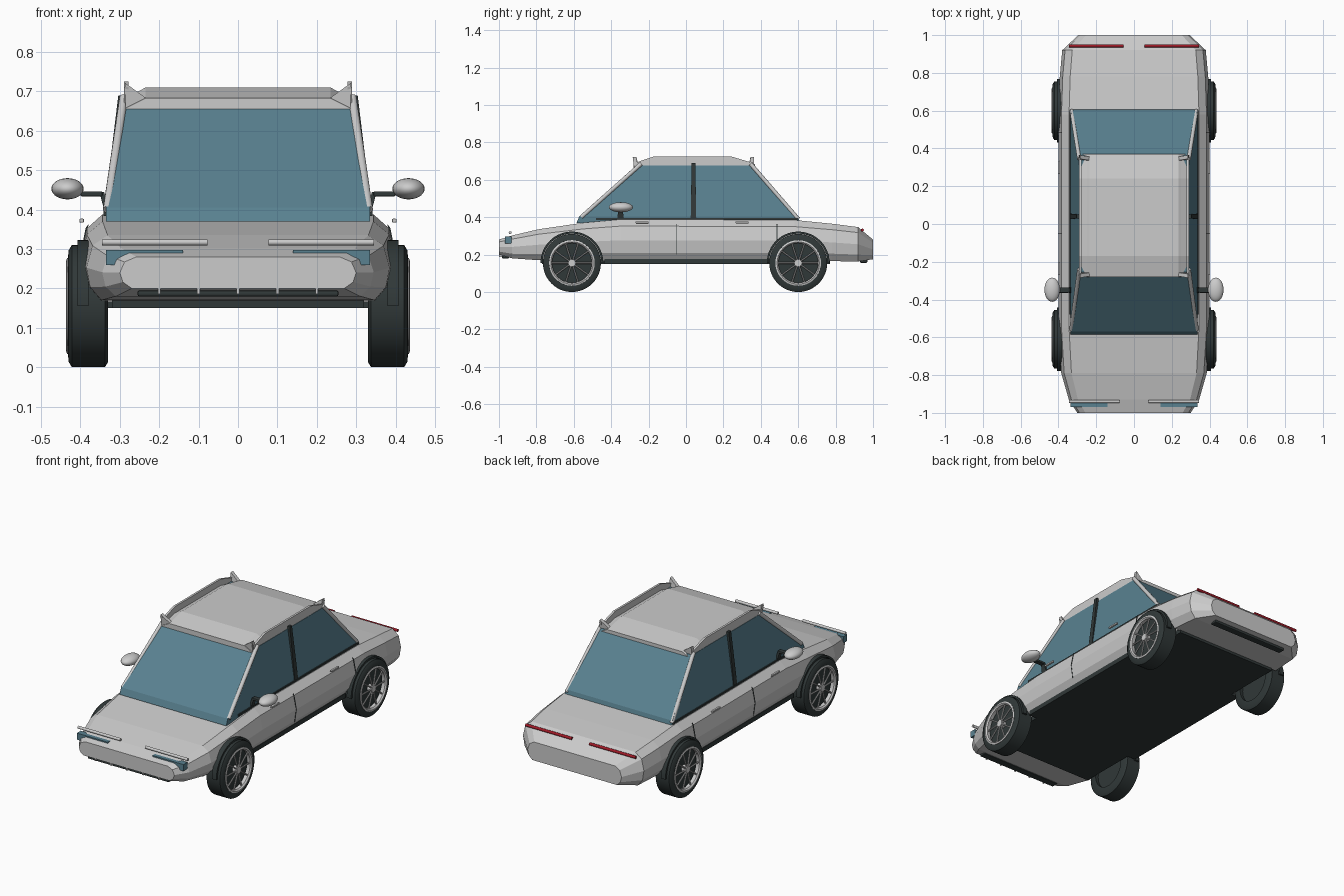
import bpy, bmesh, math
from mathutils import Vector

if "Cube" in bpy.data.objects:
    bpy.data.objects.remove(bpy.data.objects["Cube"])


def mat(name, c):
    m = bpy.data.materials.new(name)
    m.diffuse_color = (*c, 1)
    m.use_nodes = True
    m.node_tree.nodes["Principled BSDF"].inputs["Base Color"].default_value = m.diffuse_color
    return m


GLASS = mat("glass_blue", (0.10, 0.22, 0.28))
DARK = mat("dark_trim", (0.03, 0.04, 0.04))
RED = mat("red_lens", (0.35, 0.01, 0.02))


def finish(name, bm, m=None, smooth=None):
    bmesh.ops.recalc_face_normals(bm, faces=bm.faces)
    me = bpy.data.meshes.new(name)
    bm.to_mesh(me)
    bm.free()
    ob = bpy.data.objects.new(name, me)
    bpy.context.collection.objects.link(ob)
    if m:
        me.materials.append(m)
    if smooth:
        bpy.ops.object.select_all(action='DESELECT')
        ob.select_set(True)
        bpy.context.view_layer.objects.active = ob
        bpy.ops.object.shade_smooth_by_angle(angle=math.radians(smooth))
    return ob


def loft(name, rings, m=None, smooth=None, caps=True, closed=False):
    bm = bmesh.new()
    vs = [[bm.verts.new(p) for p in r] for r in rings]
    n = len(vs[0])
    pairs = list(zip(vs, vs[1:])) + ([(vs[-1], vs[0])] if closed else [])
    for a, b in pairs:
        for i in range(n):
            bm.faces.new((a[i], a[(i + 1) % n], b[(i + 1) % n], b[i]))
    if caps and not closed:
        bm.faces.new(vs[0])
        bm.faces.new(vs[-1])
    return finish(name, bm, m, smooth)


def mirrored(half, y):
    return [(x, y, z) for x, z in half] + [(-x, y, z) for x, z in reversed(half)]


def box(name, c, s, m=None, bevel=0):
    bm = bmesh.new()
    bmesh.ops.create_cube(bm, size=1)
    for v in bm.verts:
        v.co = Vector(c) + Vector([a * b for a, b in zip(v.co, s)])
    if bevel:
        bmesh.ops.bevel(bm, geom=bm.edges[:], offset=bevel, segments=2, affect='EDGES', profile=0.5)
    return finish(name, bm, m)


def rod(name, a, b, r, m=None, n=12):
    a, b = Vector(a), Vector(b)
    d = (b - a).normalized()
    u = d.orthogonal().normalized()
    w = d.cross(u)
    ring = [(u * math.cos(t) + w * math.sin(t)) * r for t in [2 * math.pi * i / n for i in range(n)]]
    return loft(name, [[p + q for q in ring] for p in (a, b)], m, 40)


def lathe_x(name, prof, c, side, m=None, n=40, closed=True, a0=0, a1=2 * math.pi):
    """Spin (offset, radius) points around an axis parallel to x."""
    full = a1 - a0 > 6.28
    rings = [[(c[0] + side * o, c[1] + r * math.cos(t), c[2] + r * math.sin(t)) for o, r in prof]
             for t in [a0 + (a1 - a0) * i / (n if full else n - 1) for i in range(n)]]
    return loft(name, rings, m, 35, closed=full)


def plate(name, pts, depth, m=None):
    d = Vector(depth)
    return loft(name, [[Vector(p) for p in pts], [Vector(p) + d for p in pts]], m)


# Body shell: y, half width, top z, bottom z
rings = []
for y, w, t, b in [(-1, .30, .28, .20), (-.93, .345, .302, .18), (-.79, .385, .335, .17),
                   (-.55, .40, .37, .165), (-.35, .40, .388, .165), (.58, .40, .385, .165),
                   (.78, .393, .365, .165), (.92, .38, .347, .163), (1, .295, .28, .175)]:
    h = t - b
    rings.append(mirrored([(.86 * w, t), (.96 * w, b + .84 * h), (w, b + .5 * h),
                           (.975 * w, b + .2 * h), (.90 * w, b)], y))
body = loft("body_shell", rings)

# Wheel openings cut out of the shell
WHEELS = [(s, y) for s in (1, -1) for y in (-.61, .60)]
for s, y in WHEELS:
    cut = rod("wheel_cutter", (s * .315, y, .155), (s * .5, y, .155), .163, n=40)
    cut.hide_render = True
    mod = body.modifiers.new("arch", 'BOOLEAN')
    mod.object, mod.solver = cut, 'EXACT'
    bpy.context.view_layer.objects.active = body
    bpy.ops.object.modifier_apply(modifier="arch")
    bpy.data.objects.remove(cut)

# Underside and sills
box("floor_pan", (0, 0, .163), (.64, 1.54, .026), DARK)
box("sills", (0, 0, .163), (.74, .87, .026), DARK)

# Greenhouse glass
loft("cabin_glass", [[(x, y0, z), (x, y1, z), (-x, y1, z), (-x, y0, z)] for x, y0, y1, z in
                     [(.335, -.585, .61, .37), (.335, -.57, .60, .405), (.292, -.255, .36, .675)]], GLASS)

# Roof panel, slightly arched lengthwise
loft("roof_panel", [mirrored([(.235, t), (.25, t - .008), (.285, t - .025), (.29, .655)], y)
                    for y, t in [(-.28, .683), (-.17, .71), (.24, .71), (.37, .683)]])

for s in (1, -1):
    # Raised roof edge with pointed ends
    edge = [(-.285, .712), (-.268, .692), (-.17, .725), (.24, .725), (.35, .692),
            (.365, .712), (.36, .66), (-.265, .66)]
    plate("roof_edge", [(s * .278, y, z) for y, z in edge], (s * .012, 0, 0))
    for ye, d in ((-.285, 1), (.365, -1)):
        plate("roof_corner", [(s * .287, ye, .722), (s * .225, ye + d * .01, .677),
                              (s * .285, ye + d * .01, .64)], (0, d * .02, 0))
    # Pillars
    rod("front_pillar", (s * .332, -.56, .40), (s * .290, -.24, .685), .011)
    rod("rear_pillar", (s * .330, .60, .39), (s * .290, .345, .685), .011)
    plate("middle_pillar", [(s * .325, .025, .385), (s * .325, .055, .385), (s * .288, .05, .69),
                            (s * .288, .03, .69)], (s * .016, 0, 0), DARK)
    box("window_sill", (s * .335, .06, .390), (.012, 1.08, .012), DARK)

    # Door gaps and handles
    for y, z0, z1 in ((-.05, .20, .375), (.485, .31, .375)):
        plate("door_gap", [(s * .38, y, z1 - .012), (s * .387, y, z1 - .022), (s * .402, y, .278),
                           (s * .391, y, z0) if z0 < .27 else (s * .396, y, .27)], (0, .003, 0), DARK)
    for y in (-.235, .30):
        box("door_handle", (s * .397, y, .372), (.012, .07, .010), None, .003)

    # Mirrors
    bm = bmesh.new()
    bmesh.ops.create_uvsphere(bm, u_segments=24, v_segments=14, radius=1)
    for v in bm.verts:
        v.co = (s * .433 + v.co.x * .041, -.348 + v.co.y * .064, .453 + v.co.z * .027)
    finish("mirror", bm, None, 60)
    box("mirror_arm", (s * .372, -.35, .44), (.055, .028, .013), DARK, .003)
    plate("mirror_base", [(s * .352, -.36, .445), (s * .352, -.34, .445), (s * .335, -.33, .38),
                          (s * .335, -.37, .38)], (s * -.012, 0, 0), DARK)

    # Front and rear lamps
    rod("headlight_bar", (s * .078, -.94, .317), (s * .345, -.94, .317), .008)
    plate("headlight", [(s * x, -.968, z) for x, z in
                        [(.14, .297), (.335, .297), (.335, .26), (.295, .26), (.27, .285), (.14, .285)]],
          (0, .035, 0), GLASS)
    rod("tail_light", (s * .055, .943, .331), (s * .345, .943, .331), .008, RED)

# Grille and lower bumpers
box("lower_grille", (0, -.965, .187), (.51, .04, .014), DARK, .004)
for i in range(-2, 3):
    box("grille_bar", (i * .1, -.99, .208), (.007, .018, .044))
box("rear_bumper", (0, .95, .167), (.48, .04, .022), DARK, .006)

# Wheels
for s, y in WHEELS:
    c = (s * .38, y, .155)
    lathe_x("tyre", [(-.05, .105), (-.05, .142), (-.042, .155), (.042, .155), (.05, .142),
                     (.052, .122), (.03, .112)], c, s, DARK, 48)
    lathe_x("rim_ring", [(.03, .108), (.05, .106), (.057, .113), (.054, .122), (.03, .122)], c, s)
    rod("wheel_disc", (s * .35, y, .155), (s * .405, y, .155), .112, DARK, 40)
    rod("hub", (s * .40, y, .155), (s * .434, y, .155), .02, None, 20)
    for i in range(10):
        t = 2 * math.pi * i / 10
        dy, dz = math.cos(t), math.sin(t)
        rod("spoke", (s * .428, y + .012 * dy, .155 + .012 * dz),
            (s * .424, y + .112 * dy, .155 + .112 * dz), .0045, None, 6)
    # Dark arch trim
    lathe_x("arch_trim", [(.0, .157), (.028, .157), (.028, .168), (.0, .168)], c, s, DARK, 32,
            a0=0, a1=math.pi)
